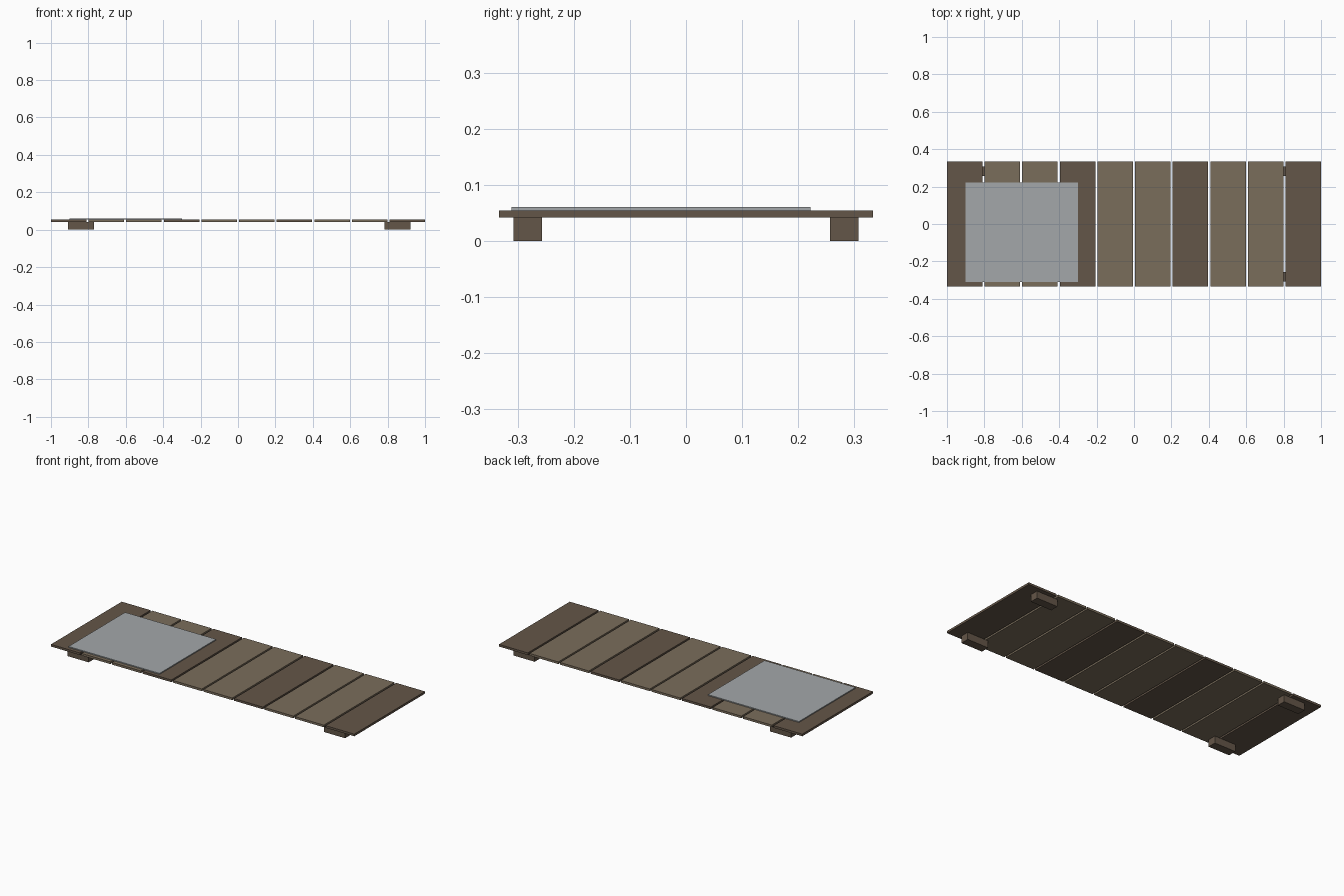
import bpy

if "Cube" in bpy.data.objects:
    bpy.data.objects.remove(bpy.data.objects["Cube"])


def material(name, rgb):
    m = bpy.data.materials.new(name)
    m.diffuse_color = (*rgb, 1)
    m.use_nodes = True
    m.node_tree.nodes["Principled BSDF"].inputs["Base Color"].default_value = m.diffuse_color
    return m


def box(name, x, y, z, mat):
    """Box from (min, max) ranges on each axis."""
    bpy.ops.mesh.primitive_cube_add(size=1, location=[sum(r) / 2 for r in (x, y, z)])
    ob = bpy.context.object
    ob.name = name
    ob.scale = [r[1] - r[0] for r in (x, y, z)]
    bpy.ops.object.transform_apply(location=False, rotation=False, scale=True)
    ob.data.materials.append(mat)
    return ob


dark = material("dark_wood", (0.127, 0.093, 0.065))
light = material("light_wood", (0.195, 0.153, 0.105))
grey = material("pale_grey", (0.37, 0.39, 0.40))

# Ten cross planks, every third one darker
COUNT, WIDTH = 10, 0.19
pitch = (2 - WIDTH) / (COUNT - 1)
for i in range(COUNT):
    x0 = -1 + i * pitch
    box(f"plank_{i + 1}", (x0, x0 + WIDTH), (-0.333, 0.333), (0.042, 0.055),
        light if i % 3 else dark)

# Four foot blocks
for end, x in (("left", (-0.909, -0.769)), ("right", (0.782, 0.922))):
    box(f"front_{end}_foot", x, (-0.308, -0.257), (0, 0.042), dark)
    box(f"back_{end}_foot", x, (0.257, 0.308), (0, 0.042), dark)

# Thin sheet lying on the left end
box("sheet", (-0.90, -0.30), (-0.311, 0.222), (0.055, 0.061), grey)
